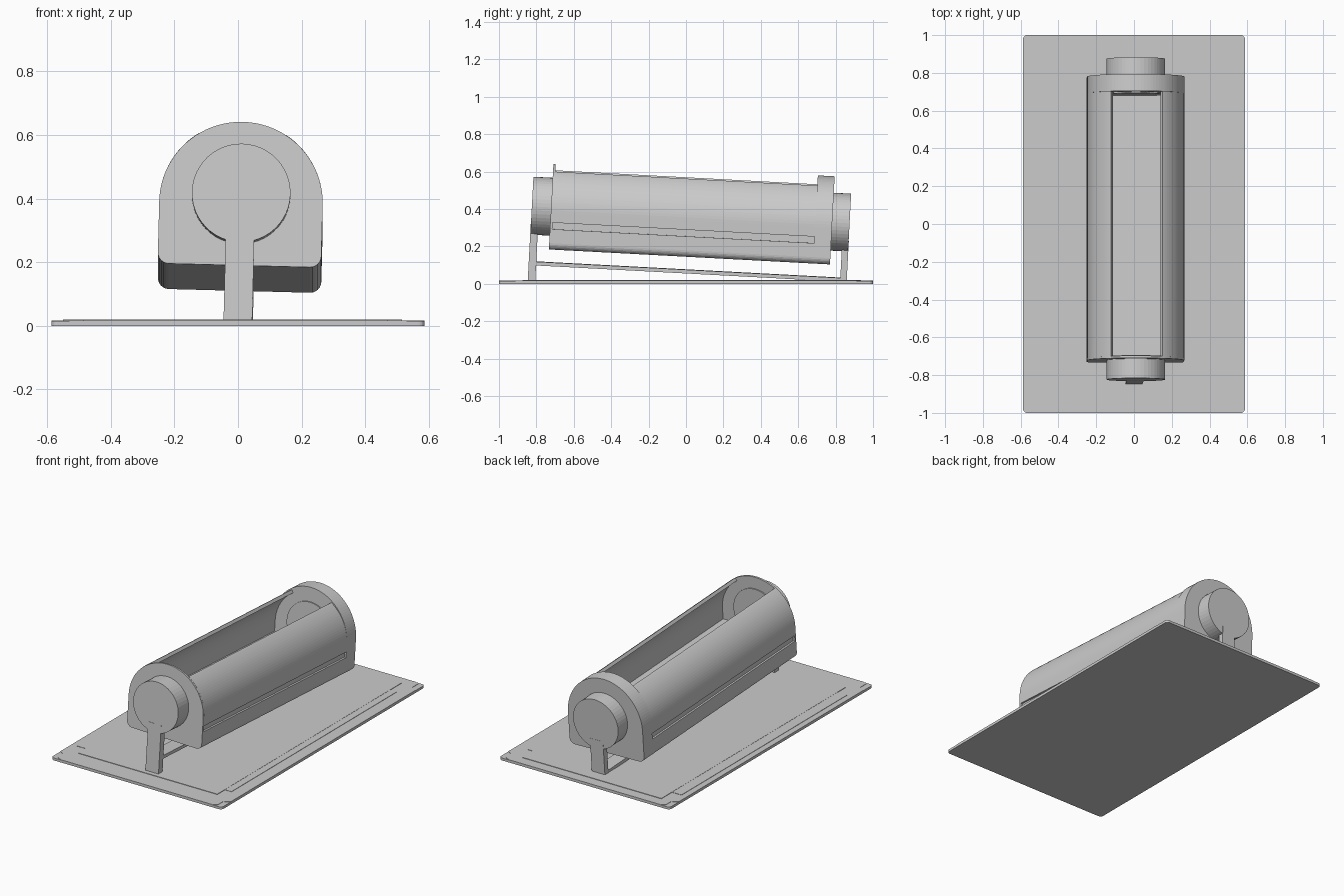
import bpy, bmesh
from math import sin, cos, pi, radians
from mathutils import Matrix

old = bpy.data.objects.get("Cube")
if old:
    bpy.data.objects.remove(old, do_unlink=True)

GREY = (0.6, 0.6, 0.6, 1)
grey = bpy.data.materials.new("plain grey")
grey.use_nodes = True
grey.diffuse_color = GREY
grey.node_tree.nodes["Principled BSDF"].inputs["Base Color"].default_value = GREY

# The whole cradle leans nose-up and rolls slightly
TILT = (Matrix.Translation((0.01, 0, 0.374)) @ Matrix.Rotation(radians(-3.05), 4, 'X')
        @ Matrix.Rotation(radians(1.5), 4, 'Y'))
LEVEL = Matrix.Identity(4)


def finish(bm, name, matrix):
    bmesh.ops.recalc_face_normals(bm, faces=bm.faces)
    mesh = bpy.data.meshes.new(name)
    bm.to_mesh(mesh)
    bm.free()
    mesh.materials.append(grey)
    ob = bpy.data.objects.new(name, mesh)
    ob.matrix_world = matrix
    bpy.context.collection.objects.link(ob)
    return ob


def extrude_y(name, profile, y0, y1, matrix=TILT):
    """Extrude an (x, z) outline along y."""
    bm = bmesh.new()
    face = bm.faces.new([bm.verts.new((x, y0, z)) for x, z in profile])
    new = bmesh.ops.extrude_face_region(bm, geom=[face])["geom"]
    bmesh.ops.translate(bm, vec=(0, y1 - y0, 0),
                        verts=[v for v in new if isinstance(v, bmesh.types.BMVert)])
    return finish(bm, name, matrix)


def box(name, x0, x1, y0, y1, z0, z1, matrix=LEVEL):
    return extrude_y(name, [(x0, z0), (x1, z0), (x1, z1), (x0, z1)], y0, y1, matrix)


def arc(cx, cz, rx, rz, a0, a1, n):
    steps = [radians(a0 + (a1 - a0) * i / n) for i in range(n + 1)]
    return [(cx + rx * cos(a), cz + rz * sin(a)) for a in steps]


def mirror(half):
    return half + [(-x, z) for x, z in reversed(half)]


R, MID, BOTTOM, CORNER = 0.257, -0.026, -0.223, 0.035


def foot():
    return arc(R - CORNER, BOTTOM + CORNER, CORNER, CORNER, -90, 0, 6)


def arch(top):
    """Rounded-top end outline."""
    half = foot() + arc(0, MID, R, top - MID, 0, 89, 24)
    return mirror(half)


# Open-topped trough with a groove along each side
WALL, FLOOR, LIP = 0.02, -0.093, 58
groove = [(R, -0.113), (R - 0.012, -0.113), (R - 0.012, -0.078), (R, -0.078)]
outer = foot() + groove + arc(0, MID, R, R, 0, LIP, 18)
inner = arc(0, MID, R - WALL, R - WALL, LIP, 0, 18) + [(R - WALL, FLOOR)]
extrude_y("trough", mirror(outer + inner), -0.712, 0.695)

# End walls
extrude_y("front_end_plate", arch(0.229), -0.722, -0.71)
extrude_y("rear_end_cap", arch(0.243), 0.693, 0.783)

# Round hubs that carry the trough
hub = arc(0, 0, 0.155, 0.155, 0, 352.5, 47)
extrude_y("front_hub", hub, -0.825, -0.703)
extrude_y("rear_hub", hub, 0.686, 0.876)

# Posts and the rail joining them
box("front_post", -0.045, 0.045, -0.826, -0.786, -0.405, -0.1, TILT)
box("rear_post", -0.045, 0.045, 0.842, 0.877, -0.318, -0.1, TILT)
box("lower_rail", -0.043, 0.043, -0.8, 0.85, -0.317, -0.297, TILT)


# Base plate with rounded corners
def base_slab(name, x0, x1, y0, y1, z0, z1, r):
    bm = bmesh.new()
    ring = []
    for i, (cx, cy) in enumerate([(x1 - r, y1 - r), (x0 + r, y1 - r),
                                  (x0 + r, y0 + r), (x1 - r, y0 + r)]):
        ring += arc(cx, cy, r, r, 90 * i, 90 * i + 90, 5)
    face = bm.faces.new([bm.verts.new((x, y, z0)) for x, y in ring])
    new = bmesh.ops.extrude_face_region(bm, geom=[face])["geom"]
    bmesh.ops.translate(bm, vec=(0, 0, z1 - z0),
                        verts=[v for v in new if isinstance(v, bmesh.types.BMVert)])
    return finish(bm, name, LEVEL)


base_slab("base_plate", -0.587, 0.587, -1, 1, 0, 0.015, 0.02)
# Low raised panels stepped on the base
box("long_panel", -0.485, 0.47, -0.875, 0.935, 0.01, 0.02)
box("wide_panel", -0.55, 0.515, -0.8, 0.83, 0.01, 0.019)
# Corner-notched rim layer
rim = [(0.55, 0.93), (0.55, 0.985), (0.52, 1.0)]
half = [(0.587, -0.91)] + [(0.587, 0.91)] + rim
bm = bmesh.new()
right = [(x, -y) for x, y in reversed(rim)] + half
outline = right + [(-x, -y) for x, y in right]
face = bm.faces.new([bm.verts.new((x, y, 0.012)) for x, y in outline])
new = bmesh.ops.extrude_face_region(bm, geom=[face])["geom"]
bmesh.ops.translate(bm, vec=(0, 0, 0.005),
                    verts=[v for v in new if isinstance(v, bmesh.types.BMVert)])
finish(bm, "base_rim_layer", LEVEL)
